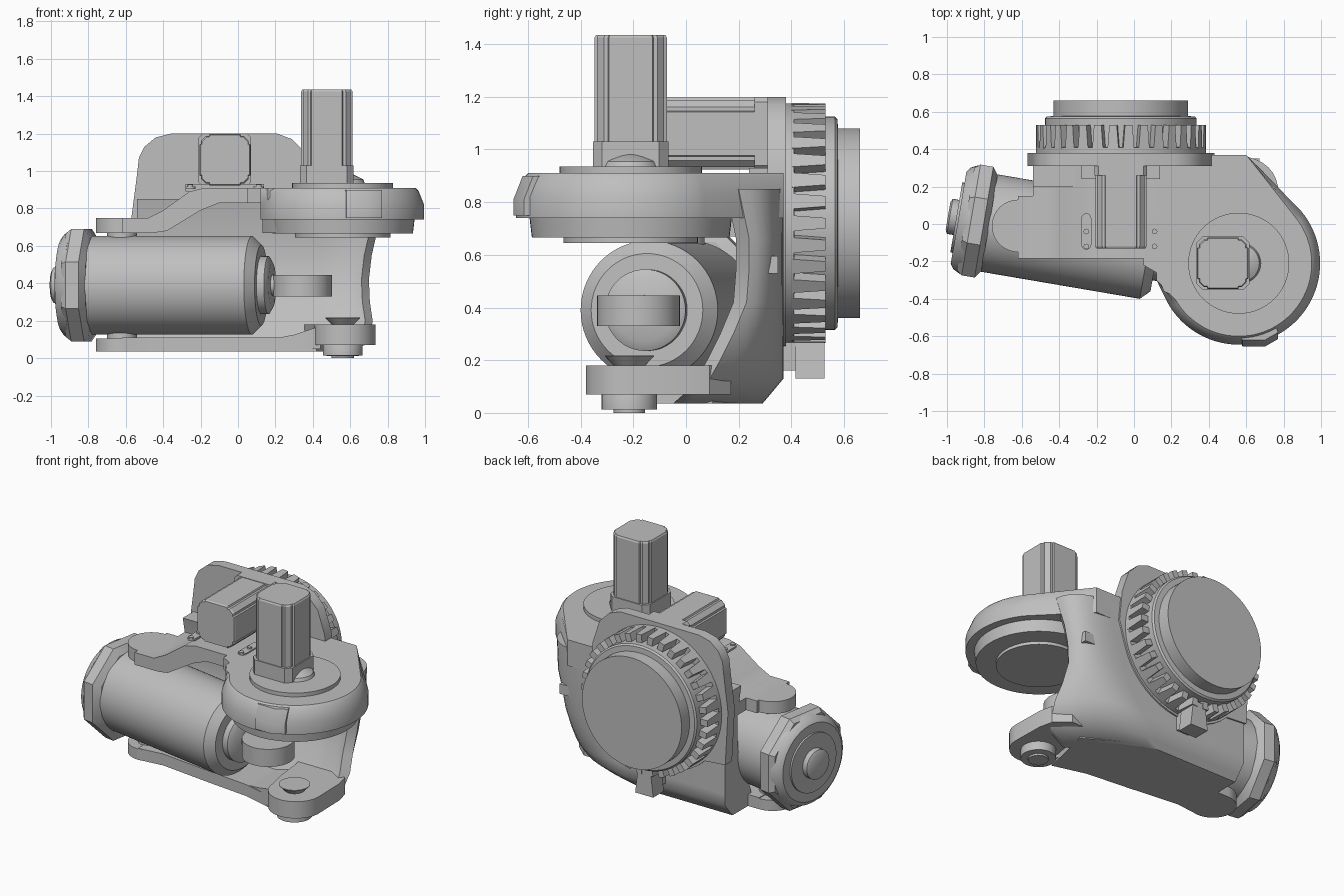
import bpy, bmesh, math
from mathutils import Matrix, Vector

if "Cube" in bpy.data.objects:
    bpy.data.objects.remove(bpy.data.objects["Cube"])

grey = bpy.data.materials.new("cast grey")
grey.use_nodes = True
grey.diffuse_color = (0.52, 0.52, 0.52, 1)
grey.node_tree.nodes["Principled BSDF"].inputs["Base Color"].default_value = grey.diffuse_color


def loft(name, rings, angle=30):
    """Skin equal-length closed rings and cap both ends."""
    bm = bmesh.new()
    loops = [[bm.verts.new(p) for p in ring] for ring in rings]
    n = len(loops[0])
    for a, b in zip(loops, loops[1:]):
        for i in range(n):
            j = (i + 1) % n
            bm.faces.new((a[i], a[j], b[j], b[i]))
    bm.faces.new(loops[0][::-1])
    bm.faces.new(loops[-1])
    bmesh.ops.recalc_face_normals(bm, faces=bm.faces)
    mesh = bpy.data.meshes.new(name)
    bm.to_mesh(mesh)
    bm.free()
    mesh.materials.append(grey)
    ob = bpy.data.objects.new(name, mesh)
    bpy.context.collection.objects.link(ob)
    bpy.ops.object.select_all(action='DESELECT')
    ob.select_set(True)
    bpy.context.view_layer.objects.active = ob
    bpy.ops.object.shade_smooth_by_angle(angle=math.radians(angle))


def prism_z(name, outline, z0, z1):
    loft(name, [[(x, y, z) for x, y in outline] for z in (z0, z1)])


def prism_y(name, outline, y0, y1):
    loft(name, [[(x, y, z) for x, z in outline] for y in (y0, y1)])


def box(name, x0, x1, y0, y1, z0, z1):
    prism_z(name, [(x0, y0), (x1, y0), (x1, y1), (x0, y1)], z0, z1)


def turned(name, origin, axis, profile, sides=64, phase=0.0):
    """Round part from (distance along axis, radius) pairs."""
    q = Vector(axis).to_track_quat('Z', 'Y').to_matrix().to_4x4()
    m = Matrix.Translation(origin) @ q
    turn = [math.tau * (i + phase) / sides for i in range(sides)]
    loft(name, [[m @ Vector((r * math.cos(a), r * math.sin(a), t)) for a in turn]
                for t, r in profile])


def arc(cx, cy, r, a0, a1, n=24):
    return [(cx + r * math.cos(math.radians(a0 + (a1 - a0) * i / n)),
             cy + r * math.sin(math.radians(a0 + (a1 - a0) * i / n))) for i in range(n + 1)]


def bend(p, c, q, n=8):
    """Quadratic curve from p to q, pulled towards c."""
    p, c, q = Vector(p), Vector(c), Vector(q)
    return [tuple(p.lerp(c, i / n).lerp(c.lerp(q, i / n), i / n)) for i in range(n + 1)]


def motor_section(h):
    """Square section with stepped, clipped corners."""
    quarter = [(1, .6), (.93, .63), (.93, .74), (.74, .93), (.63, .93), (.6, 1)]
    pts = []
    for k in range(4):
        c, s = round(math.cos(k * math.pi / 2)), round(math.sin(k * math.pi / 2))
        pts += [(h * (c * x - s * y), h * (s * x + c * y)) for x, y in quarter]
    return pts


def square(h, clip):
    c = h - clip
    return [(h, -c), (h, c), (c, h), (-c, h), (-h, c), (-h, -c), (-c, -h), (c, -h)]


# Round head housing with chamfered rim, running back to the wall
HX, HY = 0.56, -0.21
rings = []
for z, r in ((0.74, 0.435), (0.82, 0.435), (0.895, 0.405), (0.91, 0.39)):
    plan = arc(HX, HY, r, 210, 400, 48) + [(0.6, 0.37), (0.12, 0.37), (0.12, -0.3)]
    rings.append([(x, y, z) for x, y in plan])
loft("head_housing", rings)
prism_z("head_web", [(0.05, -0.22), (0.12, -0.26), (0.16, -0.36), (0.25, -0.4), (0.3, 0.0), (0.05, 0.0)], 0.83, 0.91)
turned("head_gear_rim", (HX, HY, 0), (0, 0, 1), [(0.665, 0.375), (0.75, 0.385)])
turned("head_output_disc", (HX, HY, 0), (0, 0, 1), [(0.645, 0.255), (0.67, 0.255)])
turned("head_cover", (HX, HY, 0), (0, 0, 1), [(0.9, 0.27), (0.935, 0.27)])
prism_z("head_side_block", [(0.13, -0.2), (0.25, -0.42), (0.4, -0.5), (0.4, 0.25), (0.13, 0.25)], 0.67, 0.75)
loft("head_tab", [[(x, y, z) for x, y in ((0.56, -0.6), (0.58, out), (0.7, out), (0.77, out + 0.04), (0.76, -0.55))]
                  for z, out in ((0.75, -0.655), (0.81, -0.655), (0.9, -0.62))])

# Upright motor
MX, MY = 0.475, -0.21
prism_z("upright_motor_flange", [(MX + x, MY + y) for x, y in square(0.143, 0.035)], 0.93, 1.03)
loft("upright_motor", [[(MX + s * x, MY + s * y, z) for x, y in motor_section(0.137)]
                       for z, s in ((1.03, 1), (1.425, 1), (1.435, 0.96))], 20)
turned("motor_boss", (0.57, MY, 0), (0, 0, 1), [(0.93, 0.11), (0.955, 0.1), (0.985, 0.04)], 32)

# Horizontal motor
BX, BZ = -0.07, 1.06
prism_y("rear_motor_flange", [(BX + x, BZ + z) for x, z in square(0.14, 0.02)], 0.26, 0.36)
loft("rear_motor", [[(BX + s * x, y, BZ + s * z) for x, z in motor_section(0.137)]
                    for y, s in ((-0.13, 0.96), (-0.12, 1), (0.26, 1))], 20)
box("rear_motor_foot", -0.28, 0.14, 0.24, 0.34, 0.89, 0.93)

# Connector strips on the deck
for x in (-0.255, 0.11):
    prism_z("connector_strip", [(x + px, -0.04 + py) for px, py in
            arc(0, 0.07, 0.027, 0, 180, 8) + arc(0, -0.07, 0.027, 180, 360, 8)], 0.905, 0.918)
    for y in (-0.12, -0.04):
        turned("connector_pin", (x, y, 0.915), (0, 0, 1), [(0, 0.015), (0.012, 0.015)], 12)

# Arched upper arm
arch = [(-0.48, 0.75), (-0.4, 0.79), (-0.26, 0.89), (-0.18, 0.91), (0.15, 0.91),
        (0.15, 0.83), (-0.1, 0.83), (-0.2, 0.79), (-0.38, 0.68), (-0.45, 0.67)]
prism_y("upper_arm_front", [(-0.62, 0.75)] + arch + [(-0.62, 0.67)], -0.185, 0.15)
prism_y("upper_arm_rear", [(-0.54, 0.75)] + arch + [(-0.54, 0.67)], 0.15, 0.34)

# Clevis ears that carry the cylinder
for label, z0, z1, s0, s1 in (("upper", 0.67, 0.75, 0.64, 0.67), ("lower", 0.035, 0.105, 0.105, 0.14)):
    turned(label + "_clevis", (-0.62, -0.01, 0), (0, 0, 1), [(z0, 0.14), (z1, 0.14)], 40)
    turned(label + "_clevis_washer", (-0.62, -0.01, 0), (0, 0, 1), [(s0, 0.08), (s1, 0.08)], 32)

# Curved back wall, lofted upwards:
# height, end of flat back, pull of the corner, right end, inner face, outer face
rings = []
for z, xb, xc, xe, yf, yb in (
        (0.035, 0.05, 0.3, 0.55, 0.0, 0.29), (0.07, 0.1, 0.4, 0.68, 0.04, 0.32),
        (0.13, 0.18, 0.48, 0.71, 0.09, 0.37), (0.2, 0.25, 0.55, 0.72, 0.13, 0.37),
        (0.3, 0.32, 0.62, 0.705, 0.18, 0.37), (0.42, 0.38, 0.67, 0.7, 0.23, 0.37),
        (0.55, 0.42, 0.7, 0.715, 0.24, 0.37), (0.66, 0.46, 0.73, 0.74, 0.24, 0.37),
        (0.85, 0.5, 0.74, 0.77, 0.2, 0.37)):
    corner = bend((xb, yb), (xc, yb), (xe, yf))
    rings.append([(x, y, z) for x, y in [(-0.54, max(yf, 0.1)), (-0.54, yb)] + corner
                  + [(xe - 0.04, yf - 0.05), (xe - 0.12, yf), (0.45, yf)]])
loft("back_wall", rings, 40)
box("wall_lug", 0.58, 0.67, 0.28, 0.35, 0.53, 0.595)

# Bottom plate and front lug with pivot
prism_z("bottom_plate", [(-0.62, -0.15), (-0.45, -0.13), (-0.1, -0.17), (0.2, -0.2), (0.42, -0.26),
                         (0.5, 0.1), (0.3, 0.22), (0.05, 0.29), (-0.45, 0.29), (-0.5, 0.13), (-0.62, 0.13)], 0.035, 0.11)
prism_z("front_lug", arc(0.57, -0.215, 0.165, 180, 360, 28) +
        [(0.73, 0.0), (0.71, 0.09), (0.62, 0.17), (0.35, 0.16), (0.38, -0.1)], 0.07, 0.18)
loft("lug_ramp", [[(x, y, z) for y, z in ((y0, 0.05), (0.15, 0.05), (0.15, z1), (y0, z1))]
                  for x, y0, z1 in ((0.22, -0.2, 0.11), (0.3, -0.22, 0.125), (0.44, -0.28, 0.172))])
turned("pivot_pin", (0.56, -0.215, 0), (0, 0, 1),
       [(0, 0.06), (0.012, 0.06), (0.013, 0.105), (0.075, 0.105), (0.18, 0.06), (0.215, 0.093), (0.218, 0.093)], 40)

# Back mounting plate, rounded below to follow the turntable
RX, RZ = -0.07, 0.72
plate = [(-0.55, 0.4), (-0.57, 0.75), (-0.54, 0.98), (-0.53, 1.07), (-0.5, 1.13), (-0.44, 1.18),
         (-0.36, 1.2), (0.21, 1.2), (0.29, 1.17), (0.36, 1.1), (0.41, 0.95), (0.43, 0.75)]
prism_y("mounting_plate", plate + arc(RX, RZ, 0.47, -15, -135, 16), 0.31, 0.38)

# Toothed turntable at the back
turned("turntable", (RX, 0, RZ), (0, 1, 0),
       [(0.37, 0.455), (0.41, 0.455), (0.412, 0.405), (0.565, 0.405), (0.575, 0.395), (0.577, 0.36), (0.66, 0.36)], 80)
TEETH = 34
for k in range(TEETH):
    a = math.tau * k / TEETH
    ca, sa = math.cos(a), math.sin(a)
    ring = lambda y, w: [(RX + r * ca - t * sa, y, RZ + r * sa + t * ca)
                         for r, t in ((0.39, -w), (0.455, -w), (0.455, w), (0.39, w))]
    loft("turntable_tooth", [ring(0.4, 0.03), ring(0.53, 0.02)])
prism_y("stop_block", [(-0.13, 0.13), (0.0, 0.13), (-0.02, 0.3), (-0.11, 0.3)], 0.415, 0.525)
box("stop_block_foot", -0.11, -0.02, 0.36, 0.42, 0.16, 0.3)

# Slanted cylinder with faceted end cap and rod eye
A, D = (-0.95, 0.035, 0.39), (0.986, -0.168, 0)
turned("cylinder_body", A, D, [(0.1, 0.264), (1.04, 0.264), (1.09, 0.215)])
turned("cylinder_end_boss", A, D, [(1.07, 0.155), (1.13, 0.155), (1.15, 0.12)], 48)
turned("cylinder_cap", A, D, [(0.05, 0.3), (0.08, 0.325), (0.15, 0.325), (0.18, 0.28)], 8, 0.5)
turned("cylinder_cap_face", A, D, [(0.012, 0.25), (0.03, 0.275), (0.07, 0.295)], 48)
turned("cylinder_cap_ring", A, D, [(0.0, 0.19), (0.04, 0.19)], 48)
turned("cylinder_cap_knob", A, D, [(-0.045, 0.075), (-0.035, 0.095), (0.02, 0.095)], 32)
turned("cylinder_rod", A, D, [(1.1, 0.06), (1.25, 0.05)], 32)
turned("rod_eye", (0.345, -0.18, 0), (0, 0, 1), [(0.33, 0.157), (0.445, 0.157)], 48)
